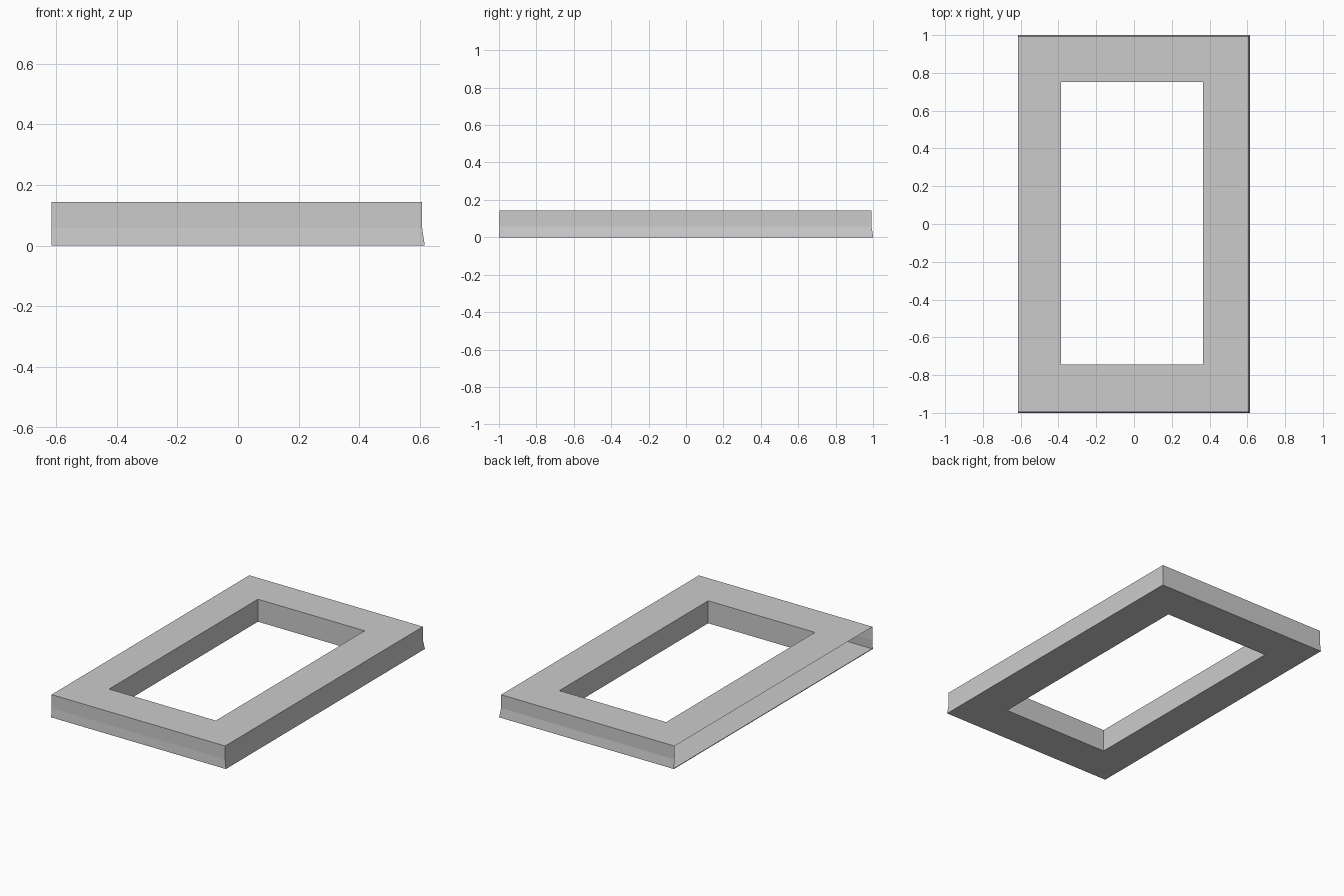
import bpy, bmesh

if "Cube" in bpy.data.objects:
    bpy.data.objects.remove(bpy.data.objects["Cube"])

bm = bmesh.new()

def ring(x0, x1, y0, y1, z):
    return [bm.verts.new((x, y, z)) for x, y in ((x0, y0), (x1, y0), (x1, y1), (x0, y1))]

def bridge(a, b, sides=range(4)):
    for i in sides:
        j = (i + 1) % 4
        bm.faces.new((a[i], a[j], b[j], b[i]))

# outer shell: flared foot, thin lip, upright wall
foot = ring(-.615, .615, -1, 1, 0)
lip = ring(-.615, .615, -1, 1, .004)
bend = ring(-.615, .607, -.996, .992, .058)
top = ring(-.615, .607, -.996, .992, .143)

# rectangular opening
hole_top = ring(-.387, .364, -.743, .753, .143)
hole_foot = ring(-.387, .364, -.743, .753, 0)

bridge(foot, lip)
# the left side (index 3) is open above the lip
bridge(lip, bend, range(3))
bridge(bend, top, range(3))
bridge(top, hole_top)
bridge(hole_top, hole_foot)
bridge(hole_foot, foot)

mesh = bpy.data.meshes.new("open_sided_frame")
bm.to_mesh(mesh)
bm.free()
obj = bpy.data.objects.new("open_sided_frame", mesh)
bpy.context.collection.objects.link(obj)
